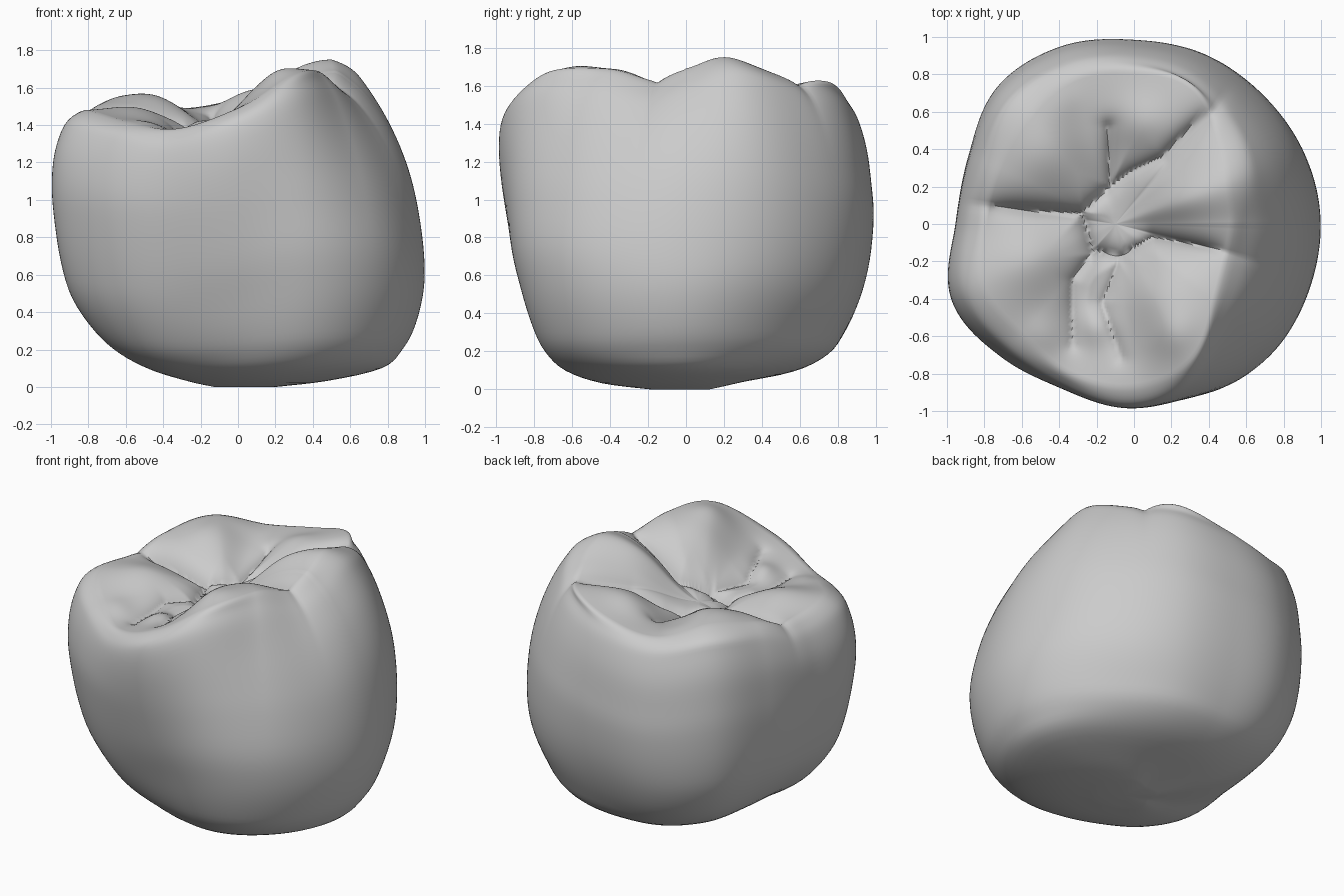
import bpy, bmesh, math
from mathutils import Vector

cube = bpy.data.objects.get("Cube")
if cube:
    bpy.data.objects.remove(cube, do_unlink=True)

SEGMENTS = 240
WALL_RINGS = 48
TOP_RINGS = 46
PIT = Vector((-0.1, 0.0, 1.38))

# Values every 22.5 degrees, counter-clockwise from +x
OUTLINE = [1.0, .995, .985, .99, .985, 1.025, 1.035, .96,
           .955, 1.055, 1.005, .955, .985, 1.03, 1.01, .995]
CREST_RADIUS = [.52, .54, .64, .8, .82, .84, .8, .78,
                .8, .87, .84, .87, .87, .79, .6, .52]
CREST_HEIGHT = [1.69, 1.75, 1.68, 1.63, 1.54, 1.49, 1.56, 1.52,
                1.46, 1.48, 1.42, 1.38, 1.49, 1.67, 1.69, 1.65]

# Notches where fissures cross the crest: angle in degrees, depth, width
NOTCHES = [(55, .06, 6), (343, .04, 7), (173, .04, 5)]

# Wall profiles every 45 degrees from +x at shared height fractions
LEVELS = [0, .02, .06, .12, .2, .32, .45, .6, .72, .83, .92, .97]
PROFILES = [
    [.2, .48, .77, .88, .95, .995, .99, .95, .89, .8, .69, .6],
    [.17, .36, .64, .8, .88, .96, .99, .98, .94, .88, .81, .75],
    [.1, .25, .57, .76, .85, .93, .98, 1, .985, .96, .92, .88],
    [.12, .26, .5, .7, .84, .94, .985, 1, .99, .97, .93, .89],
    [.1, .22, .43, .62, .77, .9, .96, .99, 1, .99, .95, .9],
    [.16, .33, .53, .68, .78, .875, .935, .98, 1, .99, .96, .92],
    [.18, .42, .6, .7, .77, .84, .905, .955, .985, 1, .995, .965],
    [.22, .5, .73, .86, .93, .985, 1, .955, .89, .81, .73, .66],
]

# Rounded lobes on the chewing surface: x, y, rise, radius
LOBES = [(.2, .17, .03, .17), (.03, .55, .05, .15), (-.5, .36, .03, .2),
         (-.55, -.2, .04, .2), (.13, -.38, .05, .18), (-.2, -.55, .04, .1),
         (-.5, -.62, .03, .1), (-.4, .68, .02, .12), (.22, -.6, .05, .14)]

# Fissures: depth, width and path
FISSURES = [
    (.09, .045, [(-.84, .1), (-.5, .07), (-.28, .06)]),
    (.07, .04, [(-.28, .06), (-.13, .2), (-.14, .52)]),
    (.07, .04, [(-.13, .2), (-.02, .28), (.15, .36), (.42, .64)]),
    (.08, .05, [(-.28, .06), (-.22, -.14), (-.07, -.17)]),
    (.08, .04, [(-.07, -.17), (.1, -.07), (.62, -.16)]),
    (.05, .04, [(-.22, -.14), (-.33, -.3), (-.33, -.65)]),
    (.05, .04, [(-.07, -.17), (-.17, -.42), (-.07, -.72)]),
]


def cubic(a, b, c, d, t):
    return b + .5 * t * (c - a + t * (2*a - 5*b + 4*c - d + t * (3*(b - c) + d - a)))


def around(values, angle):
    """Smooth periodic lookup by angle."""
    n = len(values)
    u = angle / math.tau * n
    i = math.floor(u)
    return cubic(*(values[(i + k) % n] for k in (-1, 0, 1, 2)), u - i)


def crest_height(angle):
    degrees = math.degrees(angle)
    return around(CREST_HEIGHT, angle) - sum(
        depth * math.exp(-abs(degrees - at) / width) for at, depth, width in NOTCHES)


def segment_distance(p, a, b):
    a, b = Vector(a), Vector(b)
    t = max(0, min(1, (p - a).dot(b - a) / (b - a).length_squared))
    return (p - a.lerp(b, t)).length


def relief(x, y):
    """Lobes and fissures added to the bowl of the chewing surface."""
    p = Vector((x, y))
    z = sum(h * math.exp(-((x - cx)**2 + (y - cy)**2) / r**2) for cx, cy, h, r in LOBES)
    cut = 0
    for depth, width, path in FISSURES:
        d = min(segment_distance(p, a, b) for a, b in zip(path, path[1:]))
        cut = max(cut, depth * math.exp(-d / width))
    return z - cut


def wall_point(angle, u):
    """Point on the side wall; u runs from the base to the crest."""
    size = around(OUTLINE, angle)
    radii = [size * around(column, angle) for column in zip(*PROFILES)]
    crest = around(CREST_RADIUS, angle)
    pts = [Vector((r, f)) for r, f in zip(radii, LEVELS)] + [Vector((crest, 1))]
    k = min(int(u * (len(pts) - 1)), len(pts) - 2)
    before = pts[max(k - 1, 0)]
    after = pts[k + 2] if k + 2 < len(pts) else Vector((crest - .1, 1))
    p = cubic(before, pts[k], pts[k + 1], after, u * (len(pts) - 1) - k)
    # Notches fade out down the wall
    rim = around(CREST_HEIGHT, angle)
    height = rim + (crest_height(angle) - rim) * max(0, p.y) ** 8
    return Vector((p.x * math.cos(angle), p.x * math.sin(angle), max(0, p.y) * height))


def top_point(angle, s):
    """Point on the chewing surface; s runs from the pit to the crest."""
    crest = wall_point(angle, 1)
    p = PIT.lerp(crest, s)
    bowl = math.sin(s * math.pi / 2) ** 1.5
    p.z = PIT.z + (crest.z - PIT.z) * bowl + relief(p.x, p.y) * (1 - s**6)
    return p


# Tooth crown: closed loft from base, up the wall and in to the pit
bm = bmesh.new()
angles = [math.tau * i / SEGMENTS for i in range(SEGMENTS)]
rings = [[bm.verts.new(wall_point(a, j / WALL_RINGS)) for a in angles]
         for j in range(WALL_RINGS + 1)]
rings += [[bm.verts.new(top_point(a, 1 - j / TOP_RINGS)) for a in angles]
          for j in range(1, TOP_RINGS)]
for low, high in zip(rings, rings[1:]):
    for i in range(SEGMENTS):
        n = (i + 1) % SEGMENTS
        bm.faces.new((low[i], low[n], high[n], high[i]))


def cap(ring, center, flip):
    v = bm.verts.new(center)
    for i in range(SEGMENTS):
        a, b = ring[i], ring[(i + 1) % SEGMENTS]
        bm.faces.new((b, a, v) if flip else (a, b, v))


cap(rings[0], (.05, -.05, 0), True)
cap(rings[-1], top_point(0, 0), False)
mesh = bpy.data.meshes.new("tooth_crown")
bm.to_mesh(mesh)
bm.free()
crown = bpy.data.objects.new("tooth_crown", mesh)
bpy.context.collection.objects.link(crown)

# Plain grey enamel
grey = bpy.data.materials.new("enamel_grey")
grey.use_nodes = True
color = (.6, .6, .6, 1)
grey.diffuse_color = color
grey.node_tree.nodes["Principled BSDF"].inputs["Base Color"].default_value = color
mesh.materials.append(grey)

bpy.context.view_layer.objects.active = crown
crown.select_set(True)
bpy.ops.object.shade_smooth_by_angle(angle=math.radians(50))
